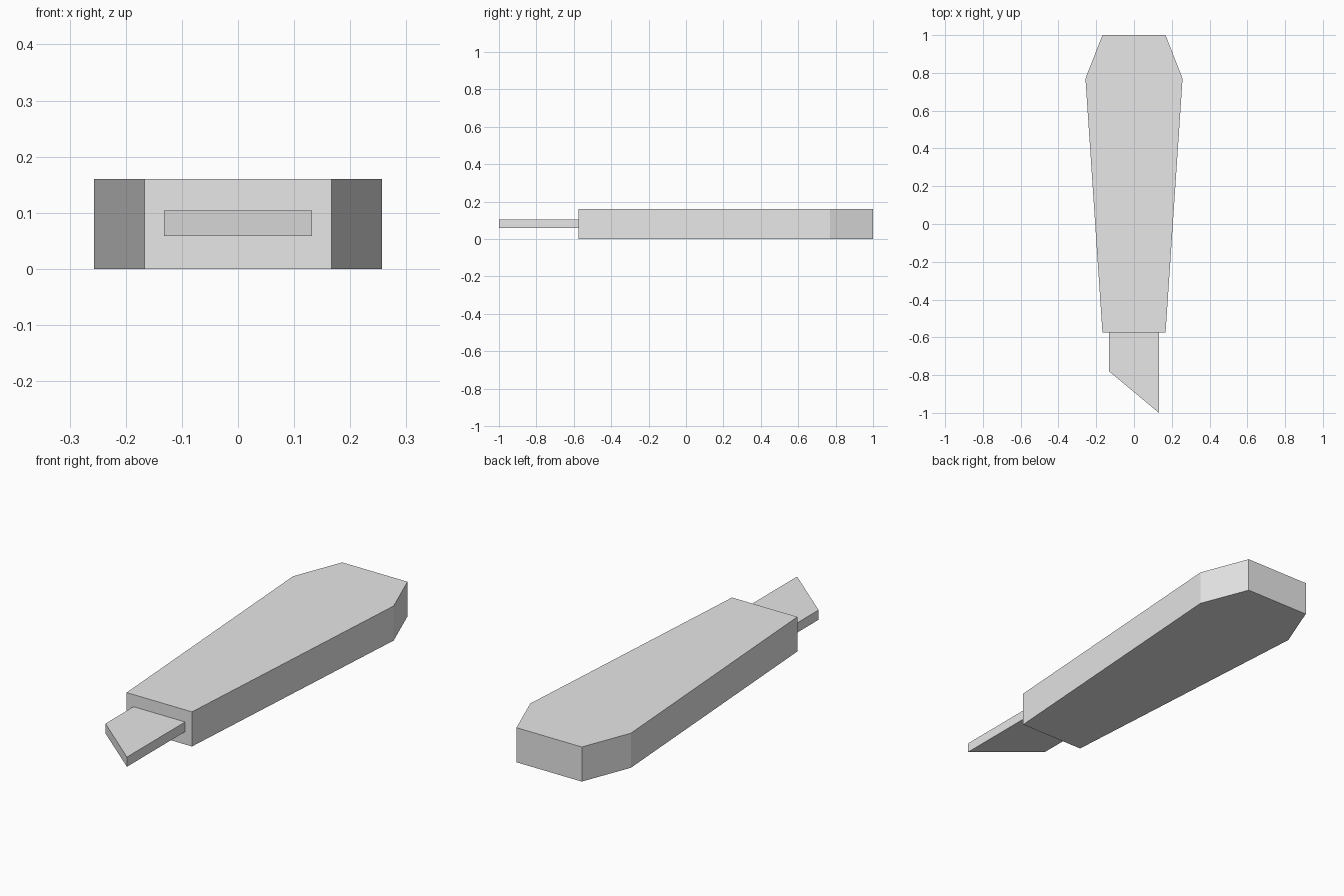
import bpy
import bmesh

cube = bpy.data.objects.get("Cube")
if cube:
    bpy.data.objects.remove(cube, do_unlink=True)

grey = bpy.data.materials.new("light_grey")
grey.use_nodes = True
colour = (0.8, 0.8, 0.8, 1)
grey.diffuse_color = colour
grey.node_tree.nodes["Principled BSDF"].inputs["Base Color"].default_value = colour


def slab(name, outline, bottom, top):
    """Extrude a flat outline upward into a solid slab."""
    bm = bmesh.new()
    face = bm.faces.new([bm.verts.new((x, y, bottom)) for x, y in outline])
    new = bmesh.ops.extrude_face_region(bm, geom=[face])["geom"]
    verts = [v for v in new if isinstance(v, bmesh.types.BMVert)]
    bmesh.ops.translate(bm, verts=verts, vec=(0, 0, top - bottom))
    bmesh.ops.recalc_face_normals(bm, faces=bm.faces)
    mesh = bpy.data.meshes.new(name)
    bm.to_mesh(mesh)
    bm.free()
    mesh.materials.append(grey)
    obj = bpy.data.objects.new(name, mesh)
    bpy.context.collection.objects.link(obj)
    return obj


# Tapered handle, mirrored from its left half outline
half = [(0.167, -0.575), (0.257, 0.77), (0.167, 1.0)]
slab("handle", half + [(-x, y) for x, y in reversed(half)], 0, 0.16)

# Slanted blade, seated inside the handle
slab("blade", [(-0.132, -0.5), (-0.132, -0.78), (0.132, -1.0), (0.132, -0.5)], 0.059, 0.104)
